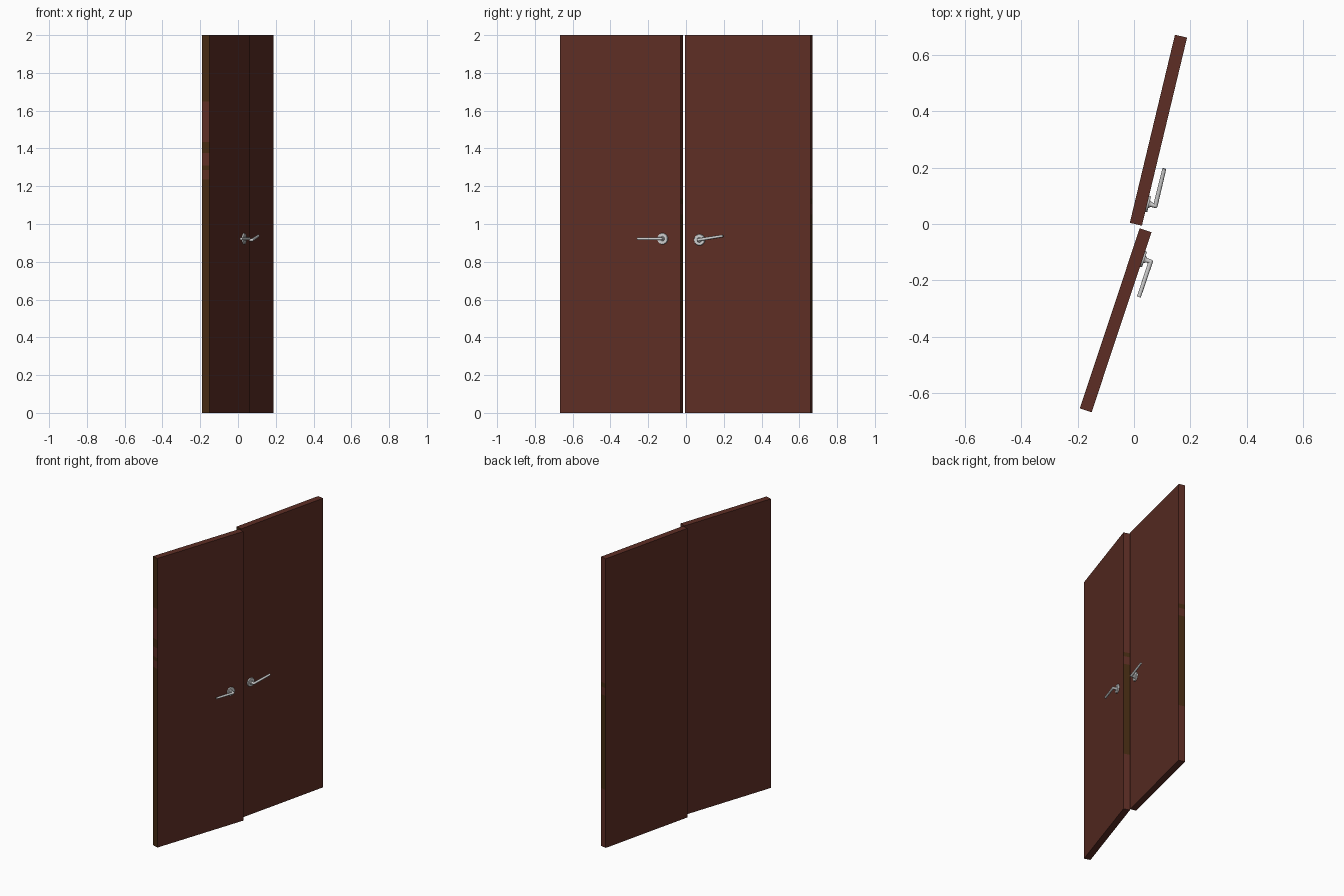
import bpy, bmesh, math
from mathutils import Vector, Matrix

if "Cube" in bpy.data.objects:
    bpy.data.objects.remove(bpy.data.objects["Cube"])


def material(name, rgb):
    m = bpy.data.materials.new(name)
    m.diffuse_color = (*rgb, 1.0)
    m.use_nodes = True
    m.node_tree.nodes["Principled BSDF"].inputs["Base Color"].default_value = m.diffuse_color
    return m


RED = material("red_brown_wood", (0.110, 0.027, 0.018))
OLIVE = material("olive_brown_edge", (0.060, 0.024, 0.006))
STEEL = material("brushed_steel", (0.62, 0.62, 0.62))

THICK, HEIGHT = 0.044, 2.0
# olive height bands on the narrow ends, by facing direction
BANDS_BACK = [(0.40, 1.05), (1.105, 1.135)]
BANDS_FRONT = [(0.0, 1.235), (1.285, 1.31), (1.377, 1.435), (1.648, 2.0)]


def finish(bm, name, mats, frame, smooth=False):
    bm.transform(frame)
    bmesh.ops.recalc_face_normals(bm, faces=bm.faces)
    bm.normal_update()
    me = bpy.data.meshes.new(name)
    bm.to_mesh(me)
    bm.free()
    for m in mats:
        me.materials.append(m)
    ob = bpy.data.objects.new(name, me)
    bpy.context.collection.objects.link(ob)
    if smooth:
        bpy.ops.object.select_all(action='DESELECT')
        ob.select_set(True)
        bpy.context.view_layer.objects.active = ob
        bpy.ops.object.shade_smooth_by_angle(angle=math.radians(40))
    return ob


def rod(bm, a, b, r1, r2, sides=12):
    a, b = Vector(a), Vector(b)
    d = b - a
    mat = Matrix.Translation((a + b) / 2) @ d.to_track_quat('Z', 'Y').to_matrix().to_4x4()
    bmesh.ops.create_cone(bm, cap_ends=True, segments=sides, radius1=r1,
                          radius2=r2, depth=d.length, matrix=mat)


def door_frame(px, py, ux, uy, nx, ny):
    # local x runs along the panel, local y points out of the handle side
    return Matrix(((ux, nx, 0, px), (uy, ny, 0, py), (0, 0, 1, 0), (0, 0, 0, 1)))


def panel(name, frame, length):
    bm = bmesh.new()
    bmesh.ops.create_cube(bm, size=1.0, matrix=Matrix.Translation((length / 2, -THICK / 2, HEIGHT / 2))
                          @ Matrix.Diagonal((length, THICK, HEIGHT, 1)))
    # cut level lines where the edge colour changes
    for z in sorted({z for b in BANDS_BACK + BANDS_FRONT for z in b if 0 < z < HEIGHT}):
        bmesh.ops.bisect_plane(bm, geom=bm.verts[:] + bm.edges[:] + bm.faces[:],
                               plane_co=(0, 0, z), plane_no=(0, 0, 1))
    back_sign = 1 if frame[1][0] > 0 else -1
    bm.normal_update()
    for f in bm.faces:
        if abs(f.normal.x) > 0.9:
            bands = BANDS_BACK if f.normal.x * back_sign > 0 else BANDS_FRONT
            z = f.calc_center_median().z
            f.material_index = int(any(lo < z < hi for lo, hi in bands))
    finish(bm, name, [RED, OLIVE], frame)


def handle(name, frame, s, z, reach, rise):
    # round rose plate with a raised collar
    bm = bmesh.new()
    rod(bm, (s, -0.002, z), (s, 0.007, z), 0.031, 0.028, 20)
    rod(bm, (s, 0.005, z), (s, 0.013, z), 0.014, 0.011, 16)
    finish(bm, name + "_rose", [STEEL], frame, True)
    # stem, rounded elbow and lever
    bm = bmesh.new()
    elbow = (s, 0.030, z)
    rod(bm, (s, 0.004, z), elbow, 0.008, 0.008)
    bmesh.ops.create_uvsphere(bm, u_segments=12, v_segments=8, radius=0.008,
                              matrix=Matrix.Translation(elbow))
    rod(bm, elbow, (s + reach, 0.030, z + rise), 0.008, 0.007)
    finish(bm, name + "_lever", [STEEL], frame, True)


# two door leaves, each turned slightly differently
a, b = math.radians(13.5), math.radians(18.4)
back = door_frame(0.028, -0.006, math.sin(a), math.cos(a), math.cos(a), -math.sin(a))
front = door_frame(0.062, -0.029, -math.sin(b), -math.cos(b), math.cos(b), -math.sin(b))

panel("back_door_leaf", back, 0.685)
handle("back_handle", back, 0.08, 0.916, 0.135, 0.021)
panel("front_door_leaf", front, 0.672)
handle("front_handle", front, 0.10, 0.922, 0.132, 0.0)
